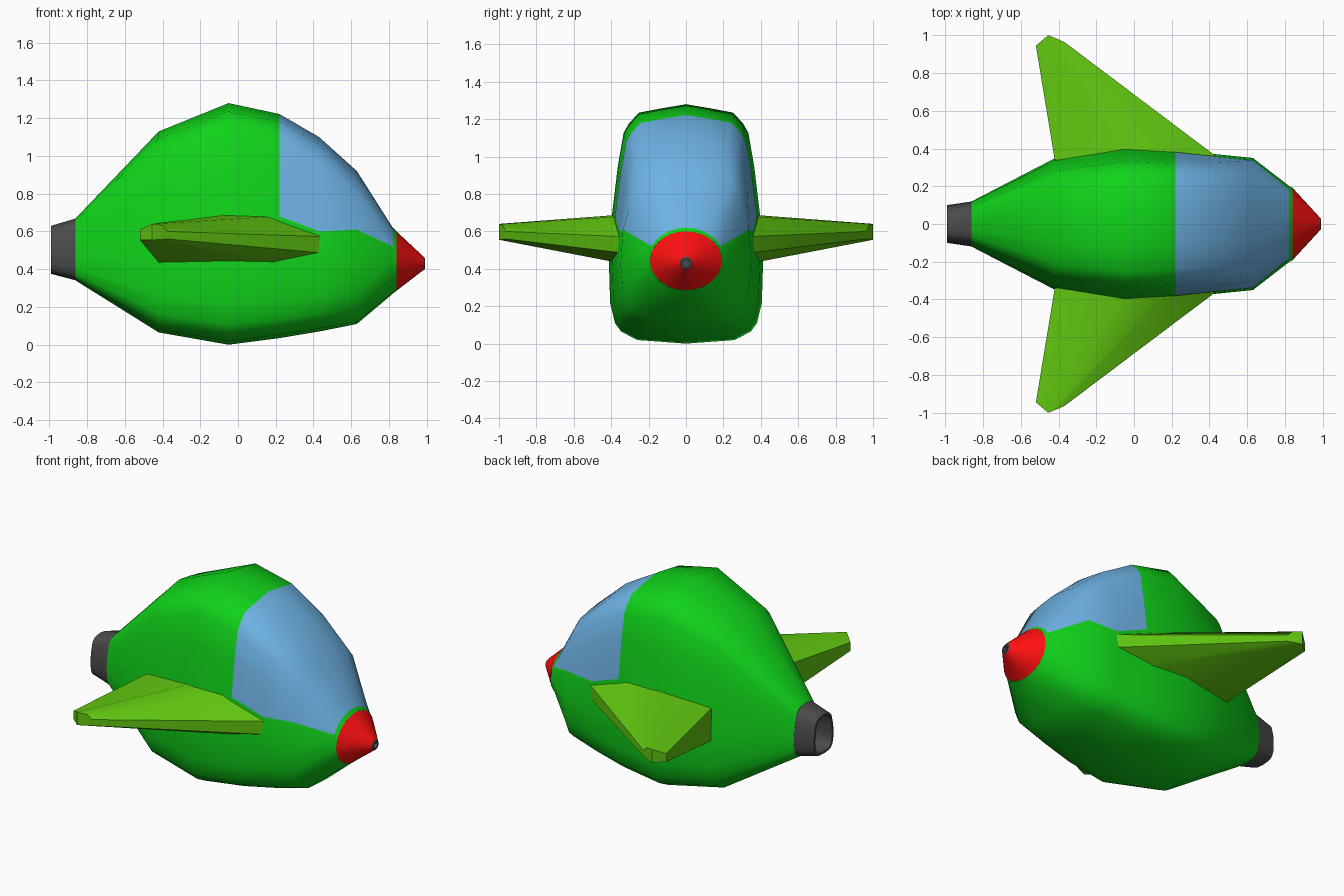
import bpy, bmesh
from math import cos, sin, acos, radians, pi

if "Cube" in bpy.data.objects:
    bpy.data.objects.remove(bpy.data.objects["Cube"])


def material(name, rgb):
    m = bpy.data.materials.new(name)
    m.diffuse_color = (*rgb, 1)
    m.use_nodes = True
    m.node_tree.nodes["Principled BSDF"].inputs["Base Color"].default_value = m.diffuse_color
    return m


GREEN = material("green", (0.005, 0.65, 0.01))
BLUE = material("blue", (0.155, 0.45, 0.78))
RED = material("red", (1.0, 0.005, 0.005))
LIME = material("lime", (0.117, 0.565, 0.005))
GREY = material("dark_grey", (0.07, 0.07, 0.07))


def loft(name, rings, mats, end_caps=None, pick=None, smooth=40):
    """Skin a series of equal-length point rings; pick(i, j) chooses the material.
    end_caps lists the index groups that close the last ring."""
    bm = bmesh.new()
    vs = [[bm.verts.new(p) for p in r] for r in rings]
    n = len(rings[0])
    for i in range(len(vs) - 1):
        for j in range(n):
            k = (j + 1) % n
            f = bm.faces.new((vs[i][j], vs[i][k], vs[i + 1][k], vs[i + 1][j]))
            if pick:
                f.material_index = pick(i, j)
    bm.faces.new(vs[0])
    for group in end_caps or [range(n)]:
        f = bm.faces.new([vs[-1][g] for g in group])
        if pick:
            f.material_index = pick(len(vs) - 2, 0)
    bmesh.ops.recalc_face_normals(bm, faces=bm.faces)
    me = bpy.data.meshes.new(name)
    bm.to_mesh(me)
    bm.free()
    for m in mats:
        me.materials.append(m)
    ob = bpy.data.objects.new(name, me)
    bpy.context.collection.objects.link(ob)
    bpy.ops.object.select_all(action='DESELECT')
    ob.select_set(True)
    bpy.context.view_layer.objects.active = ob
    bpy.ops.object.shade_smooth_by_angle(angle=radians(smooth))
    return ob


# Boxy half section (width fraction, height fraction) and matching oval angles
BOX = [(0, 1), (.31, .983), (.61, .965), (.74, .92), (.81, .88), (.885, .74), None,
       (1, .34), (.985, .17), (.92, .085), (.84, .05), (.63, .015), (0, 0)]
OVAL = [0, 13, 26, 39, 50, 58, None, 92, 114, 134, 150, 165, 180]
BELT = 6


def section(x, zb, zt, hw, belt, k):
    """Cross-section at x; k blends from boxy (0) to oval (1)."""
    half = []
    for b, a in zip(BOX, OVAL):
        if b is None:
            t = (belt - zb) / (zt - zb)
            b, a = (.96, t), acos(2 * t - 1)
        else:
            a = radians(a)
        y = (1 - k) * b[0] + k * sin(a)
        t = (1 - k) * b[1] + k * (1 + cos(a)) / 2
        half.append((x, hw * y, zb + t * (zt - zb)))
    return half + [(x, -y, z) for x, y, z in half[-2:0:-1]]


# Fuselage with the window as coloured faces above the belt line
stations = [(-.86, .34, .67, .12, .54, .3), (-.42, .065, 1.13, .348, .66, .08),
            (-.05, .0, 1.28, .412, .69, 0), (.22, .035, 1.222, .395, .68, 0),
            (.43, .07, 1.10, .37, .60, .1), (.63, .11, .92, .35, .61, .3),
            (.82, .27, .62, .203, .52, 1), (.84, .285, .60, .192, .51, 1)]
COUNT = 2 * len(BOX) - 2
loft("fuselage", [section(*s) for s in stations], [GREEN, BLUE],
     pick=lambda i, j: int(3 <= i <= 5 and (j < BELT or j >= COUNT - BELT)))

# Hollow exhaust at the tail
loft("exhaust", [section(*s) for s in [
    (-.855, .34, .67, .12, .54, .3), (-.99, .375, .63, .10, .53, .3),
    (-.99, .388, .617, .088, .53, .3), (-.87, .388, .617, .088, .53, .3)]],
    [GREY], smooth=35)


# Nose cone with a small hole in the tip
def oval(x, ry, rz, zc, n=32):
    return [(x, ry * cos(2 * pi * i / n), zc + rz * sin(2 * pi * i / n)) for i in range(n)]


loft("nose_cone", [oval(.84, .192, .157, .443), oval(.985, .034, .034, .431),
                   oval(.99, .029, .029, .43), oval(.99, .02, .02, .43),
                   oval(.94, .02, .02, .43)],
     [RED, GREY], pick=lambda i, j: int(i > 0))

# Wings: faceted root profile tapering to a swept tip
root = [(.46, .34, .485), (.46, .34, .572), (.2, .34, .68), (-.05, .34, .69),
        (-.42, .34, .645), (-.42, .34, .435), (.25, .34, .428)]
tip = [(-.37, .965, .56), (-.37, .965, .60), (-.40, .978, .63), (-.455, 1.0, .64),
       (-.52, .945, .61), (-.52, .945, .555), (-.455, 1.0, .555)]
for side, s in (("left", 1), ("right", -1)):
    loft(side + "_wing", [[(x, y * s, z) for x, y, z in r] for r in (root, tip)], [LIME],
         end_caps=[(0, 1, 2, 3, 6), (3, 4, 5, 6)], smooth=30)
